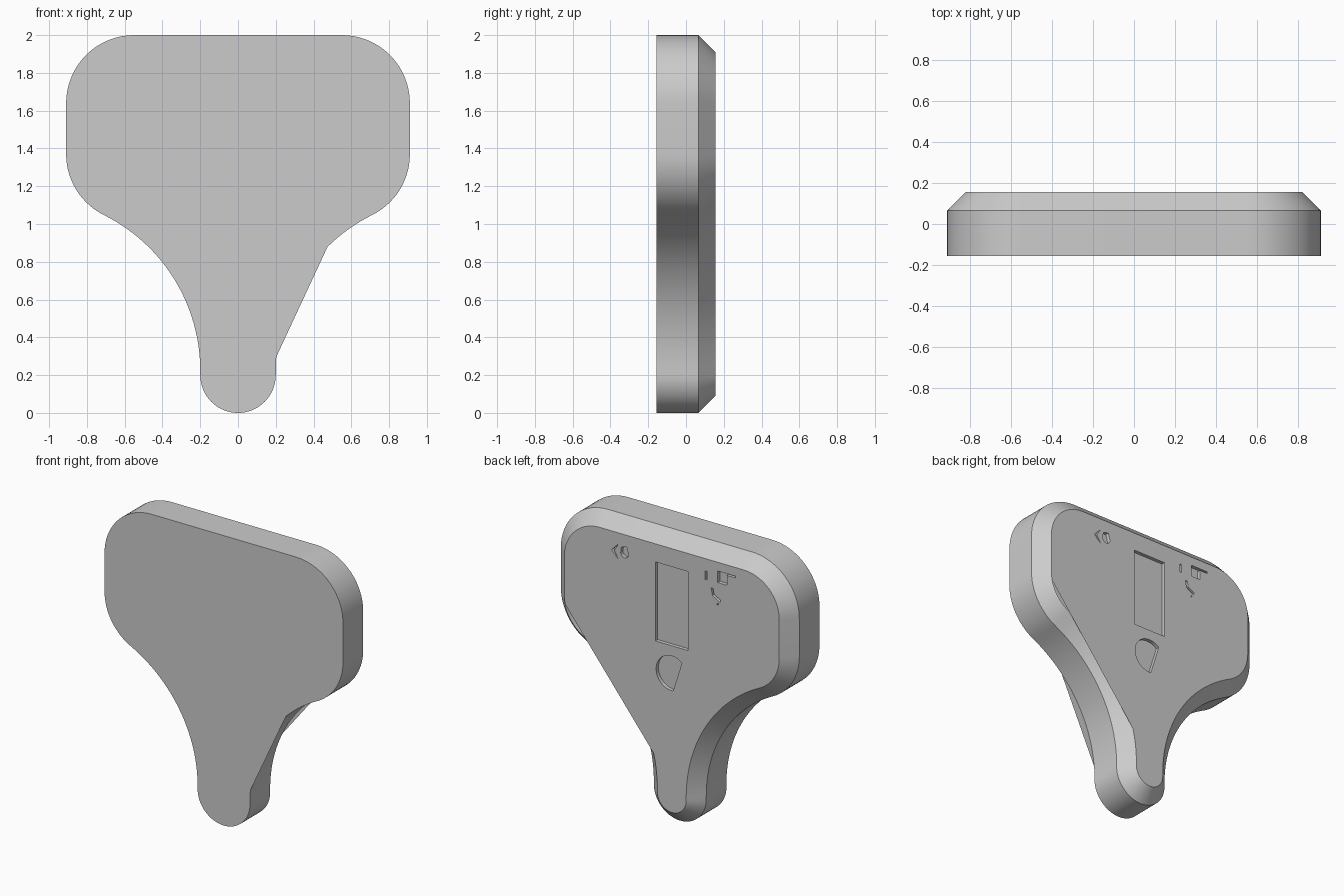
import bpy, bmesh
from math import sin, cos, radians, atan2, hypot, degrees
from mathutils import Vector

cube = bpy.data.objects.get("Cube")
if cube:
    bpy.data.objects.remove(cube)

FRONT, SHOULDER, BACK = -0.155, 0.065, 0.155
POCKET_FLOOR = BACK - 0.025
NECK, FILLET, CORNER = 0.2, 0.92, 0.36


def arc(cx, cz, r, a0, a1, n):
    step = (a1 - a0) / n
    return [(cx + r * cos(radians(a0 + i * step)),
             cz + r * sin(radians(a0 + i * step))) for i in range(n + 1)]


def outline(inset):
    """Closed counterclockwise plate outline in x and z."""
    dx, dz = 0.55 - (NECK + FILLET), 1.37 - 0.224
    joint = degrees(atan2(dz, dx))
    half = arc(0, NECK, NECK - inset, -90, 0, 16)
    half += arc(NECK + FILLET, 0.224, FILLET + inset, 180, joint, 28)
    half += arc(0.55, 1.37, CORNER - inset, joint - 180, 0, 14)[1:]
    half += arc(0.55, 1.64, CORNER - inset, 0, 90, 18)
    return half + [(-x, z) for x, z in reversed(half[1:])]


def ring(bm, pts, y):
    return [bm.verts.new((x, y, z)) for x, z in pts]


def bridge(bm, back, front, flip=False):
    n = len(back)
    for i in range(n):
        j = (i + 1) % n
        quad = [back[i], back[j], front[j], front[i]]
        bm.faces.new(quad[::-1] if flip else quad)


def fill(bm, loops, direction):
    """Flat face bounded by the first loop, with the others as holes."""
    edges = []
    for loop in loops:
        for a, b in zip(loop, loop[1:] + loop[:1]):
            edges.append(bm.edges.get((a, b)) or bm.edges.new((a, b)))
    made = bmesh.ops.triangle_fill(bm, use_beauty=True, use_dissolve=False,
                                   edges=edges, normal=(0, direction, 0))
    for f in made["geom"]:
        if isinstance(f, bmesh.types.BMFace):
            f.normal_update()
            if f.normal.y * direction < 0:
                f.normal_flip()


def chorded(loop, low, high):
    """Straighten the neck edge on the +x side between two heights."""
    return [v for v in loop if not (v.co.x > 0 and low < v.co.z < high)]


def box(x0, x1, z0, z1):
    return [(x0, z0), (x1, z0), (x1, z1), (x0, z1)]


# Shallow pockets sunk into the back
pockets = [
    box(-0.125, 0.125, 1.24, 1.785),
    arc(0, 1.05, 0.12, -100, 130, 20)[:1] + arc(0, 1.05, 0.12, -95, 130, 20),
    box(-0.268, -0.255, 1.765, 1.825),
    [(-0.42, 1.77), (-0.35, 1.77), (-0.35, 1.85), (-0.485, 1.85),
     (-0.485, 1.838), (-0.42, 1.838)],
    [(-0.37, 1.64), (-0.36, 1.64), (-0.31, 1.67), (-0.30, 1.72),
     (-0.315, 1.72), (-0.322, 1.68), (-0.37, 1.655)],
    box(-0.355, -0.347, 1.615, 1.625),
    [(0.46, 1.78), (0.41, 1.73), (0.42, 1.75), (0.44, 1.78), (0.41, 1.83)],
    arc(0.36, 1.78, 0.03, -180, 0, 8) + [(0.385, 1.82), (0.345, 1.83)],
]
# Drop the doubled starting point of the round pocket
pockets[1] = pockets[1][1:]

bm = bmesh.new()
front = ring(bm, outline(0), FRONT)
shoulder = ring(bm, outline(0), SHOULDER)
back = ring(bm, outline(0.09), BACK)

# Side wall and back chamfer
bridge(bm, shoulder, front)
bridge(bm, back, shoulder)

# Front face
fill(bm, [chorded(front, 0.32, 0.855)], -1)

# Back face with its pockets
rims = []
for pts in pockets:
    area = sum(a[0] * b[1] - b[0] * a[1] for a, b in zip(pts, pts[1:] + pts[:1]))
    pts = pts if area > 0 else pts[::-1]
    rim, floor = ring(bm, pts, BACK), ring(bm, pts, POCKET_FLOOR)
    bridge(bm, rim, floor, flip=True)
    fill(bm, [floor], 1)
    rims.append(rim)
fill(bm, [chorded(back, 0.47, 1.30)] + rims, 1)

mesh = bpy.data.meshes.new("plate")
bm.to_mesh(mesh)
bm.free()
plate = bpy.data.objects.new("plate", mesh)
bpy.context.collection.objects.link(plate)

grey = bpy.data.materials.new("light grey")
grey.use_nodes = True
colour = (0.6, 0.6, 0.6, 1)
grey.diffuse_color = colour
grey.node_tree.nodes["Principled BSDF"].inputs["Base Color"].default_value = colour
mesh.materials.append(grey)

bpy.context.view_layer.objects.active = plate
plate.select_set(True)
bpy.ops.object.shade_smooth_by_angle(angle=radians(30))
